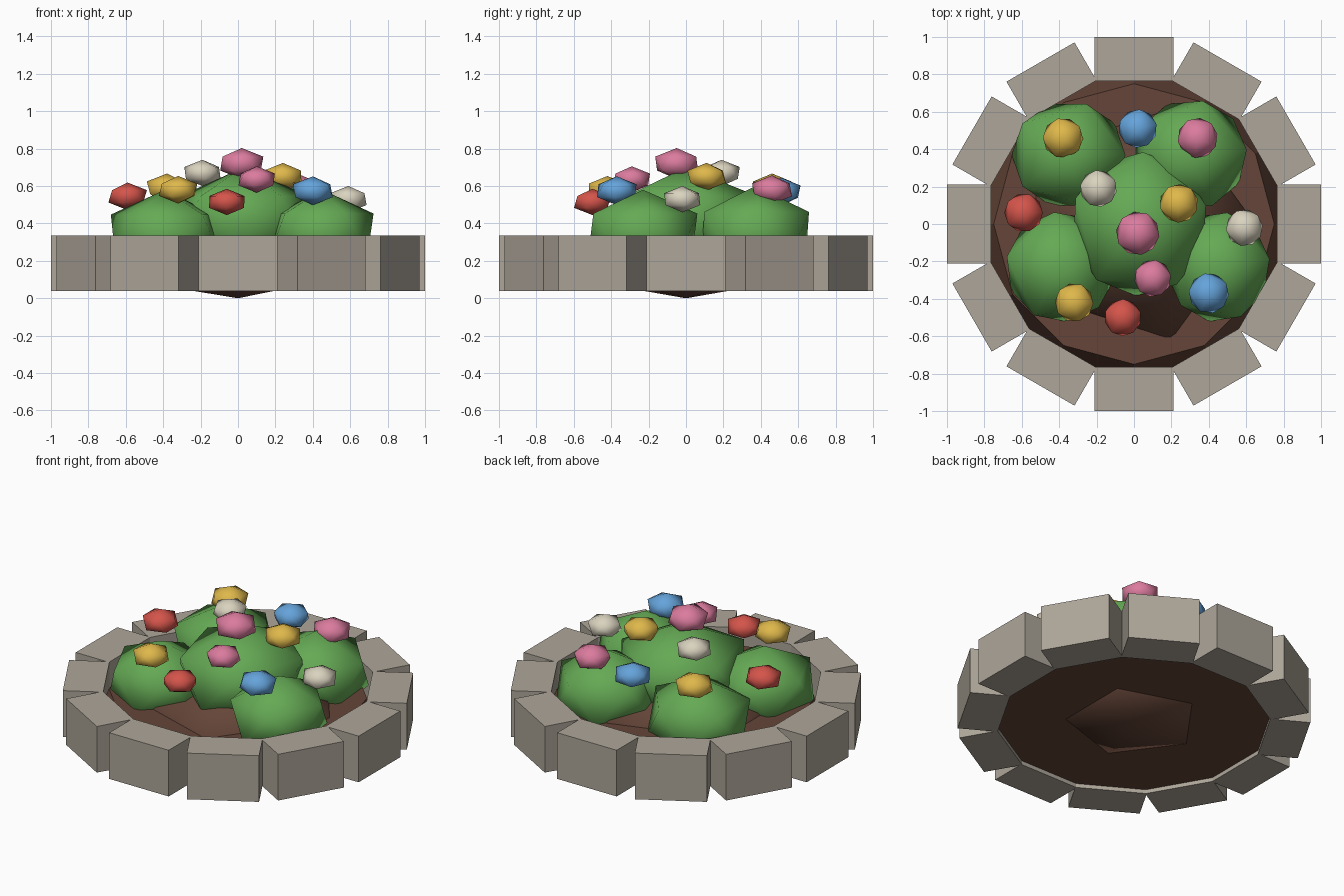
import bpy, bmesh, math
from mathutils import Matrix

cube = bpy.data.objects.get("Cube")
if cube:
    bpy.data.objects.remove(cube, do_unlink=True)


def material(name, rgb):
    mat = bpy.data.materials.new(name)
    mat.use_nodes = True
    color = (*rgb, 1)
    mat.diffuse_color = color
    bsdf = next(n for n in mat.node_tree.nodes if n.type == "BSDF_PRINCIPLED")
    bsdf.inputs["Base Color"].default_value = color
    return mat


stone = material("warm grey stone", (0.42, 0.38, 0.32))
soil = material("brown soil", (0.13, 0.06, 0.04))
leaf = material("leaf green", (0.13, 0.40, 0.09))
petal = {
    "red": material("red petal", (0.66, 0.09, 0.07)),
    "yellow": material("yellow petal", (0.74, 0.48, 0.07)),
    "blue": material("blue petal", (0.13, 0.37, 0.71)),
    "pink": material("pink petal", (0.71, 0.20, 0.34)),
    "cream": material("cream petal", (0.70, 0.65, 0.52)),
}


def finish(bm, name, mat, smooth=False):
    mesh = bpy.data.meshes.new(name)
    for face in bm.faces:
        face.smooth = smooth
    bm.to_mesh(mesh)
    bm.free()
    mesh.materials.append(mat)
    obj = bpy.data.objects.new(name, mesh)
    bpy.context.collection.objects.link(obj)
    return obj


def blob(name, mat, center, size, turn=0):
    """Squashed twenty-sided ball with soft shading."""
    bm = bmesh.new()
    matrix = (Matrix.Translation(center) @ Matrix.Diagonal((*size, 1))
              @ Matrix.Rotation(math.radians(turn), 4, "Z"))
    bmesh.ops.create_icosphere(bm, subdivisions=1, radius=1, matrix=matrix)
    return finish(bm, name, mat, True)


# Ring of border blocks
BLOCKS = 12
INNER, OUTER, WIDTH = 0.765, 1.0, 0.42
BOTTOM, TOP = 0.04, 0.335
for i in range(BLOCKS):
    bm = bmesh.new()
    matrix = (Matrix.Rotation(math.tau * i / BLOCKS, 4, "Z")
              @ Matrix.Translation(((INNER + OUTER) / 2, 0, (BOTTOM + TOP) / 2))
              @ Matrix.Diagonal((OUTER - INNER, WIDTH, TOP - BOTTOM, 1)))
    bmesh.ops.create_cube(bm, size=1, matrix=matrix)
    finish(bm, f"border_stone_{i + 1}", stone)

# Tapered soil bed, with a low mound through it
bm = bmesh.new()
bmesh.ops.create_cone(bm, cap_ends=True, segments=BLOCKS, radius1=0.82, radius2=0.75,
                      depth=0.195, matrix=Matrix.Translation((0, 0, 0.163)))
finish(bm, "soil_bed", soil)
blob("soil_mound", soil, (0, 0, 0.19), (0.71, 0.71, 0.19))

# Bushes
blob("middle_bush", leaf, (0.03, 0, 0.42), (0.41, 0.43, 0.28), 15)
blob("back_right_bush", leaf, (-0.35, 0.37, 0.35), (0.34, 0.32, 0.25), 0)
blob("back_left_bush", leaf, (0.30, 0.37, 0.35), (0.34, 0.33, 0.25), 5)
blob("front_right_bush", leaf, (-0.39, -0.23, 0.34), (0.33, 0.33, 0.24), 25)
blob("front_left_bush", leaf, (0.45, -0.23, 0.35), (0.31, 0.33, 0.23), 8)

# Blossoms: colour, position, radius
BLOSSOMS = [
    ("red", (-0.59, 0.06, 0.545), 0.115),
    ("red", (-0.06, -0.50, 0.515), 0.11),
    ("yellow", (-0.38, 0.46, 0.59), 0.12),
    ("yellow", (0.24, 0.11, 0.65), 0.115),
    ("yellow", (-0.32, -0.42, 0.58), 0.115),
    ("blue", (0.02, 0.51, 0.57), 0.115),
    ("blue", (0.40, -0.37, 0.575), 0.12),
    ("pink", (0.34, 0.46, 0.58), 0.12),
    ("pink", (0.02, -0.05, 0.72), 0.13),
    ("pink", (0.10, -0.29, 0.635), 0.11),
    ("cream", (-0.19, 0.19, 0.67), 0.11),
    ("cream", (0.59, -0.02, 0.53), 0.11),
]
for i, (color, center, r) in enumerate(BLOSSOMS):
    blob(f"{color}_blossom_{i + 1}", petal[color], center, (r, r, r * 0.64), i * 17)
